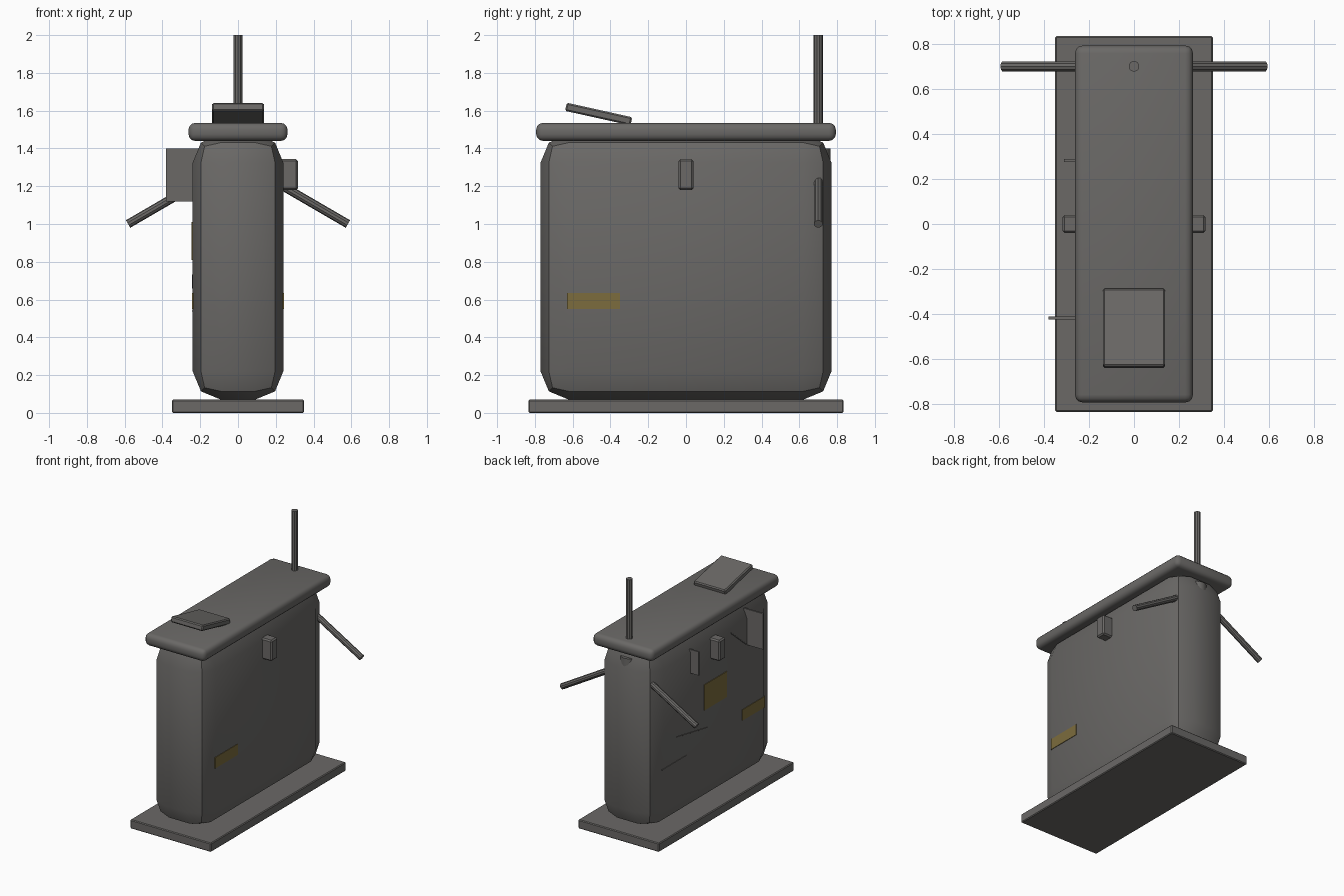
import bpy
import math
from mathutils import Vector

if "Cube" in bpy.data.objects:
    bpy.data.objects.remove(bpy.data.objects["Cube"], do_unlink=True)


def material(name, colour):
    mat = bpy.data.materials.new(name)
    mat.use_nodes = True
    mat.diffuse_color = (*colour, 1)
    bsdf = next(n for n in mat.node_tree.nodes if n.type == "BSDF_PRINCIPLED")
    bsdf.inputs["Base Color"].default_value = (*colour, 1)
    return mat


GREY = material("dark grey metal", (0.145, 0.14, 0.134))
YELLOW = material("dull yellow", (0.2, 0.15, 0.047))


def finish(obj, name, mat, bevel=0, segments=1):
    obj.name = name
    obj.data.materials.append(mat)
    if bevel:
        mod = obj.modifiers.new("bevel", "BEVEL")
        mod.width = bevel
        mod.segments = segments
        bpy.ops.object.modifier_apply(modifier=mod.name)
    bpy.ops.object.shade_smooth_by_angle(angle=math.radians(30))
    return obj


def box(name, low, high, mat=GREY, bevel=0, segments=1, tilt=0):
    """Box between two corners, optionally bevelled and tilted about x."""
    low, high = Vector(low), Vector(high)
    bpy.ops.mesh.primitive_cube_add(size=1, location=(low + high) / 2)
    obj = bpy.context.object
    obj.scale = high - low
    bpy.ops.object.transform_apply(location=False, rotation=False, scale=True)
    finish(obj, name, mat, bevel, segments)
    obj.rotation_euler.x = tilt
    return obj


def rod(name, start, end, radius, sides=10):
    """Cylinder running between two points."""
    start, end = Vector(start), Vector(end)
    axis = end - start
    bpy.ops.mesh.primitive_cylinder_add(vertices=sides, radius=radius,
                                        depth=axis.length, location=(start + end) / 2)
    obj = bpy.context.object
    obj.rotation_euler = axis.to_track_quat("Z", "Y").to_euler()
    return finish(obj, name, GREY)


# Main housing on its plinth, with an overhanging lid
box("base_plate", (-0.35, -0.835, 0), (0.35, 0.835, 0.07), bevel=0.006)
box("body", (-0.24, -0.77, 0.07), (0.24, 0.77, 1.475), bevel=0.15, segments=2)
box("lid", (-0.262, -0.793, 1.44), (0.262, 0.793, 1.535), bevel=0.035, segments=3)

# Tilted panel and mast on the lid
box("top_panel", (-0.138, -0.64, 1.56), (0.138, -0.285, 1.604), bevel=0.008,
    tilt=math.radians(-12.5))
rod("mast", (0, 0.7, 1.5), (0, 0.7, 2), 0.024)
rod("mast_socket", (0, 0.7, 1.1), (0, 0.7, 1.4), 0.065, 16)

# Matching parts on both sides
for side, label in ((1, "left"), (-1, "right")):
    rod(label + "_arm", (side * 0.1, 0.7, 1.28), (side * 0.582, 0.7, 1.0), 0.023)
    xs = sorted((side * 0.22, side * 0.318))
    box(label + "_latch", (xs[0], -0.04, 1.18), (xs[1], 0.04, 1.343), bevel=0.01)
    xs = sorted((side * 0.236, side * 0.244))
    box(label + "_marking", (xs[0], -0.63, 0.55), (xs[1], -0.35, 0.635), YELLOW)

# Right side: large marking and two upright fins
box("large_marking", (-0.245, -0.16, 0.81), (-0.237, 0.12, 1.01), YELLOW)
box("front_fin", (-0.38, -0.425, 1.12), (-0.2, -0.411, 1.4))
box("rear_fin", (-0.312, 0.276, 1.165), (-0.2, 0.288, 1.35))

# Right side: shallow raised seams
for i, (ya, za, yb, zb) in enumerate(((0.46, 0.73, 0.08, 0.66),
                                      (0.64, 0.54, 0.33, 0.54),
                                      (-0.21, 1.29, -0.4, 1.13))):
    rod(f"seam_{i}", (-0.239, ya, za), (-0.239, yb, zb), 0.004, 6)
